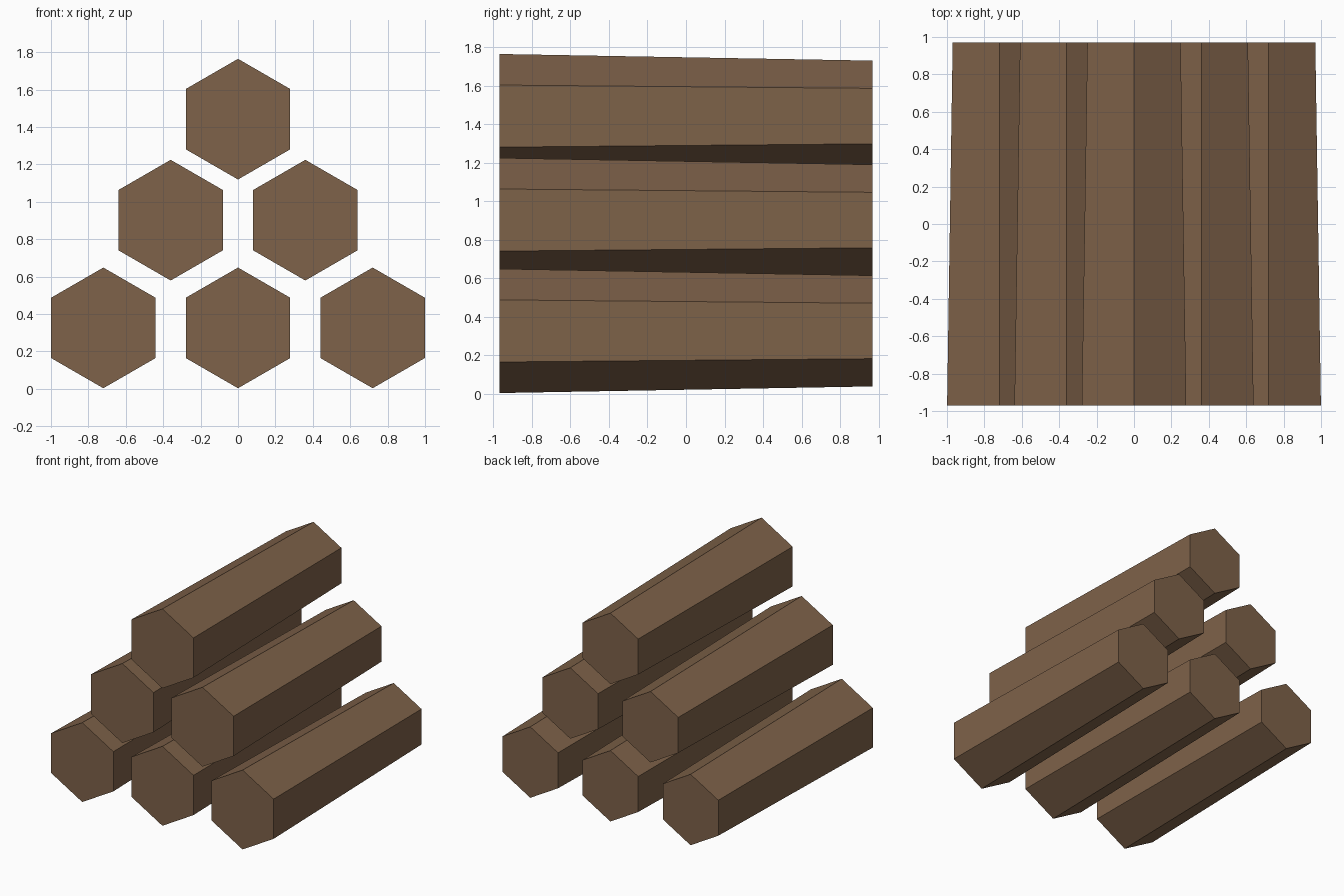
import bpy, bmesh, math

if "Cube" in bpy.data.objects:
    bpy.data.objects.remove(bpy.data.objects["Cube"])

FRONT_R, BACK_R, HALF_LEN = 0.3225, 0.288, 0.97

wood = bpy.data.materials.new("brown wood")
wood.diffuse_color = (0.209, 0.122, 0.067, 1)
wood.use_nodes = True
wood.node_tree.nodes["Principled BSDF"].inputs["Base Color"].default_value = wood.diffuse_color


def ring(bm, radius, y):
    # Hexagon with a corner pointing straight up
    return [bm.verts.new((radius * math.sin(i * math.pi / 3), y,
                          radius * math.cos(i * math.pi / 3))) for i in range(6)]


def log(name, x, z):
    # Six-sided log, slightly thinner at the back
    bm = bmesh.new()
    front = ring(bm, FRONT_R, -HALF_LEN)
    back = ring(bm, BACK_R, HALF_LEN)
    bm.faces.new(front)
    bm.faces.new(back)
    for i in range(6):
        j = (i + 1) % 6
        bm.faces.new((front[i], front[j], back[j], back[i]))
    bmesh.ops.recalc_face_normals(bm, faces=bm.faces)
    mesh = bpy.data.meshes.new(name)
    bm.to_mesh(mesh)
    bm.free()
    mesh.materials.append(wood)
    obj = bpy.data.objects.new(name, mesh)
    obj.location = (x, 0, z)
    bpy.context.collection.objects.link(obj)


# Pyramid stack: three logs, then two, then one
for row, (count, z) in enumerate([(3, 0.326), (2, 0.902), (1, 1.442)]):
    for i in range(count):
        log(f"log_row{row + 1}_{i + 1}", (i - (count - 1) / 2) * 0.72, z)
